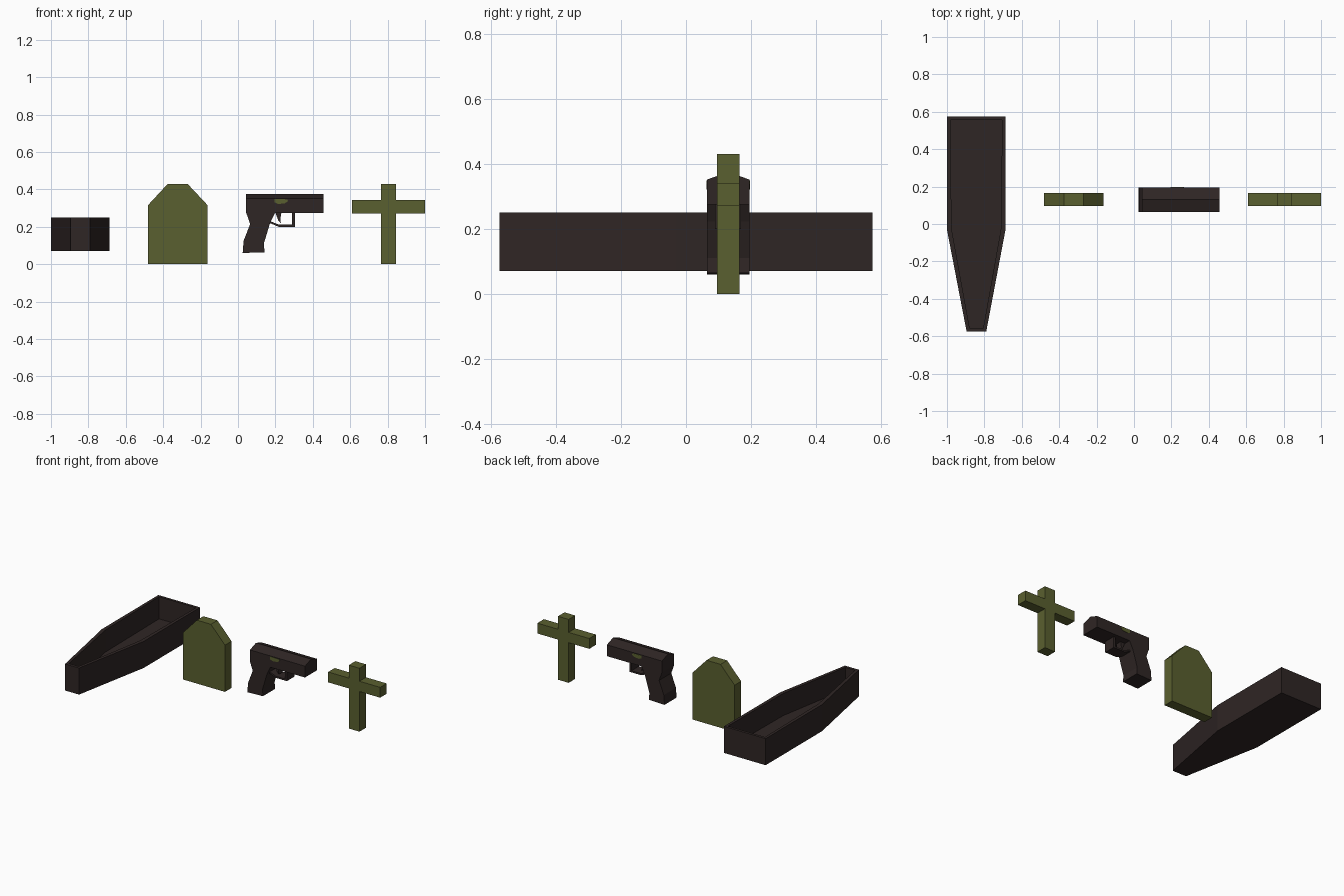
import bpy, bmesh
from mathutils import Vector

if "Cube" in bpy.data.objects:
    bpy.data.objects.remove(bpy.data.objects["Cube"])


def material(name, rgb):
    m = bpy.data.materials.new(name)
    m.diffuse_color = (*rgb, 1)
    m.use_nodes = True
    m.node_tree.nodes["Principled BSDF"].inputs["Base Color"].default_value = m.diffuse_color
    return m


BROWN = material("dark brown", (0.028, 0.019, 0.018))
GREEN = material("moss green", (0.102, 0.115, 0.029))
MID = 0.13  # shared centre line in y of the three standing props


def prism(name, outline, axis, lo, hi, mat, hollow=None):
    """Extrude a 2D outline along an axis; hollow = (rim, floor height) opens the top."""
    place = {"x": lambda a, b: (lo, a, b),
             "y": lambda a, b: (a, lo, b),
             "z": lambda a, b: (a, b, lo)}[axis]
    step = Vector([(hi - lo) * (axis == k) for k in "xyz"])
    bm = bmesh.new()
    base = bm.faces.new([bm.verts.new(place(*p)) for p in outline])
    ext = bmesh.ops.extrude_face_region(bm, geom=[base], use_keep_orig=True)["geom"]
    bmesh.ops.translate(bm, vec=step, verts=[g for g in ext if isinstance(g, bmesh.types.BMVert)])
    bmesh.ops.recalc_face_normals(bm, faces=bm.faces)
    if hollow:
        rim, floor = hollow
        top = max(bm.faces, key=lambda f: f.calc_center_median().z)
        bmesh.ops.inset_region(bm, faces=[top], thickness=rim)
        inner = bmesh.ops.extrude_discrete_faces(bm, faces=[top])["faces"][0]
        bmesh.ops.translate(bm, vec=(0, 0, floor - hi), verts=inner.verts)
    me = bpy.data.meshes.new(name)
    bm.to_mesh(me)
    bm.free()
    me.materials.append(mat)
    ob = bpy.data.objects.new(name, me)
    bpy.context.collection.objects.link(ob)
    return ob


# Open coffin
prism("coffin", [(-1, 0.575), (-1, -0.03), (-0.895, -0.575), (-0.79, -0.575),
                 (-0.687, -0.03), (-0.687, 0.575)],
      "z", 0.07, 0.25, BROWN, hollow=(0.025, 0.1))

# Gravestone with clipped shoulders
prism("gravestone", [(-0.48, 0), (-0.164, 0), (-0.164, 0.317), (-0.27, 0.43),
                     (-0.375, 0.43), (-0.48, 0.317)],
      "y", MID - 0.035, MID + 0.035, GREEN)

# Cross as one twelve-sided outline, right half mirrored
half = [(0.04, 0), (0.04, 0.272), (0.195, 0.272), (0.195, 0.342), (0.04, 0.342), (0.04, 0.43)]
cross = [(0.805 + x, z) for x, z in half] + [(0.805 - x, z) for x, z in reversed(half)]
prism("grave_cross", cross, "y", MID - 0.035, MID + 0.035, GREEN)

# Pistol slide with a shallow ridged top
W = 0.065
prism("pistol_slide", [(MID - W, 0.275), (MID + W, 0.275), (MID + W, 0.352),
                       (MID, 0.375), (MID - W, 0.352)], "x", 0.044, 0.457, BROWN)

# Pistol grip
prism("pistol_grip", [(0.044, 0.275), (0.065, 0.215), (0.03, 0.125), (0.025, 0.06),
                      (0.142, 0.064), (0.138, 0.11), (0.172, 0.222), (0.198, 0.275)],
      "y", MID - W, MID + W, BROWN)

# Trigger guard and trigger
prism("trigger_guard", [(0.165, 0.222), (0.218, 0.2), (0.304, 0.2), (0.304, 0.275),
                        (0.29, 0.275), (0.29, 0.211), (0.22, 0.211), (0.168, 0.232)],
      "y", MID - 0.04, MID + 0.04, BROWN)
prism("trigger", [(0.2, 0.275), (0.215, 0.235), (0.23, 0.218), (0.226, 0.24), (0.232, 0.275)],
      "y", MID - 0.02, MID + 0.02, BROWN)

# Green ejection port mark on both sides
for side, name in ((-1, "port_mark_front"), (1, "port_mark_back")):
    prism(name, [(0.196, 0.349), (0.196, 0.33), (0.215, 0.322), (0.25, 0.325),
                 (0.268, 0.338), (0.262, 0.347)],
          "y", MID + side * (W - 0.002), MID + side * (W + 0.002), GREEN)
